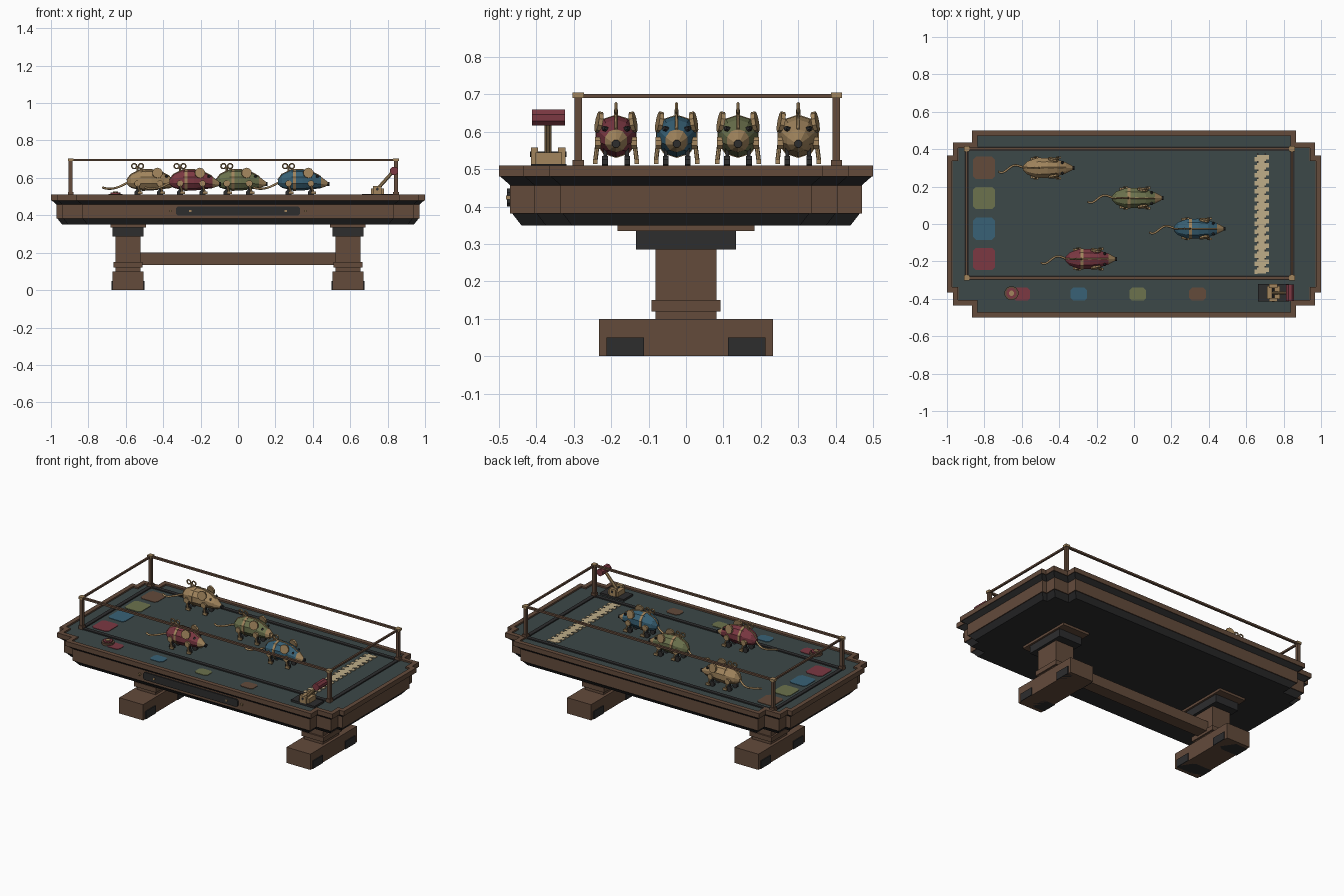
import bpy, bmesh, math
from mathutils import Vector

if "Cube" in bpy.data.objects:
    bpy.data.objects.remove(bpy.data.objects["Cube"])


def material(name, *rgb):
    m = bpy.data.materials.new(name)
    m.use_nodes = True
    m.diffuse_color = (*rgb, 1)
    m.node_tree.nodes["Principled BSDF"].inputs["Base Color"].default_value = (*rgb, 1)
    return m


WOOD = material("brown wood", 0.125, 0.07, 0.044)
DARK = material("charcoal", 0.026, 0.026, 0.027)
FELT = material("dark teal felt", 0.045, 0.065, 0.065)
BRASS = material("brass", 0.36, 0.235, 0.11)
CREAM = material("cream", 0.52, 0.42, 0.25)
RED = material("dull red", 0.2, 0.04, 0.055)
BLUE = material("dull blue", 0.04, 0.12, 0.18)
GREEN = material("olive green", 0.15, 0.17, 0.075)


def loft(name, rings, *mats):
    """Join matching rings of points with quads and cap both ends."""
    bm = bmesh.new()
    rows = [[bm.verts.new(p) for p in ring] for ring in rings]
    n = len(rows[0])
    for a, b in zip(rows, rows[1:]):
        for i in range(n):
            j = (i + 1) % n
            bm.faces.new((a[i], a[j], b[j], b[i]))
    bm.faces.new(rows[0][::-1])
    bm.faces.new(rows[-1])
    bmesh.ops.recalc_face_normals(bm, faces=bm.faces)
    mesh = bpy.data.meshes.new(name)
    bm.to_mesh(mesh)
    bm.free()
    for m in mats:
        mesh.materials.append(m)
    obj = bpy.data.objects.new(name, mesh)
    bpy.context.collection.objects.link(obj)
    return obj


def prism(name, outline, z0, z1, mat, top=None):
    return loft(name, [[(x, y, z0) for x, y in outline],
                       [(x, y, z1) for x, y in top or outline]], mat)


def box(name, x, y, z0, w, d, h, mat):
    pts = [(x + sx * w / 2, y + sy * d / 2) for sx, sy in ((-1, -1), (1, -1), (1, 1), (-1, 1))]
    return prism(name, pts, z0, z0 + h, mat)


def rod(name, a, b, r, mat, sides=8):
    a, b = Vector(a), Vector(b)
    q = (b - a).to_track_quat("Z", "Y")
    ring = [q @ Vector((r * math.cos(t), r * math.sin(t), 0))
            for t in (2 * math.pi * (i + 0.5) / sides for i in range(sides))]
    return loft(name, [[p + c for p in ring] for c in (a, b)], mat)


def tube(name, points, r, mat):
    curve = bpy.data.curves.new(name, "CURVE")
    curve.dimensions = "3D"
    curve.bevel_depth = r
    curve.bevel_resolution = 1
    curve.use_fill_caps = True
    s = curve.splines.new("POLY")
    s.points.add(len(points) - 1)
    for p, co in zip(s.points, points):
        p.co = (*co, 1)
    curve.materials.append(mat)
    obj = bpy.data.objects.new(name, curve)
    bpy.context.collection.objects.link(obj)


def pad(name, x, y, w, d, z0, h, mat, cut=0.015):
    q = [(w / 2, d / 2 - cut), (w / 2 - cut, d / 2)]
    pts = q + [(-a, b) for a, b in q[::-1]] + [(-a, -b) for a, b in q] + [(a, -b) for a, b in q[::-1]]
    return prism(name, [(x + a, y + b) for a, b in pts], z0, z0 + h, mat)


# Table top: stepped-corner outline, inset by d
def outline(d):
    q = [(1.0, 0.365), (0.968, 0.365), (0.968, 0.435), (0.865, 0.435), (0.865, 0.5)]
    q = [(x - d, y - d) for x, y in q]
    return (q + [(-x, y) for x, y in q[::-1]] + [(-x, -y) for x, y in q]
            + [(x, -y) for x, y in q[::-1]])


FLOOR = 0.501
prism("table_underside", outline(0.06), 0.35, 0.382, DARK, outline(0.035))
prism("table_apron", outline(0.03), 0.382, 0.457, WOOD)
prism("table_moulding", outline(0.03), 0.457, 0.48, DARK, outline(0.004))
loft("table_rim", [[(x, y, z) for x, y in outline(d)] for d, z in
                   ((0.03, 0.48), (0, 0.48), (0, 0.51), (0.028, 0.51), (0.028, 0.495))], WOOD)
prism("felt_surface", outline(0.029), 0.482, FLOOR, FELT)

# Front plaque with brass studs
plaque = pad("front_plaque", 0, 0, 0.665, 0.048, 0, 0.009, DARK, 0.01)
plaque.rotation_euler = (math.pi / 2, 0, 0)
plaque.location = (0, -0.469, 0.424)
for x in (-0.36, -0.255, 0.255, 0.36):
    rod("plaque_stud", (x, -0.468, 0.424), (x, -0.481, 0.424), 0.008, BRASS, 4)

# Two pedestals and the stretcher
for s in (-1, 1):
    x = s * 0.588
    box("pedestal_foot", x, 0, 0, 0.168, 0.466, 0.1, WOOD)
    for y in (-0.162, 0.162):
        box("foot_pad", x, y, 0, 0.178, 0.1, 0.05, DARK)
    box("pedestal_column", x, 0, 0.1, 0.132, 0.164, 0.19, WOOD)
    box("pedestal_collar", x, 0, 0.12, 0.154, 0.184, 0.03, WOOD)
    box("pedestal_cap", x, 0, 0.286, 0.166, 0.266, 0.05, DARK)
    box("pedestal_plate", x, 0, 0.335, 0.19, 0.365, 0.016, WOOD)
box("stretcher", 0, 0, 0.135, 1.06, 0.08, 0.065, WOOD)

# Track fence
X0, X1, Y0, Y1 = -0.895, 0.845, -0.288, 0.402
for x in (X0, X1):
    box("fence_rail_side", x, (Y0 + Y1) / 2, 0.69, 0.012, Y1 - Y0, 0.011, WOOD)
    box("track_border_side", x, (Y0 + Y1) / 2, 0.5, 0.024, Y1 - Y0, 0.008, DARK)
    for y in (Y0, Y1):
        box("fence_post", x, y, 0.5, 0.02, 0.02, 0.19, WOOD)
        box("post_base", x, y, 0.5, 0.03, 0.03, 0.024, WOOD)
        box("post_cap", x, y, 0.69, 0.03, 0.03, 0.015, BRASS)
for y in (Y0, Y1):
    box("fence_rail_long", (X0 + X1) / 2, y, 0.69, X1 - X0, 0.015, 0.012, WOOD)
    box("track_border_long", (X0 + X1) / 2, y, 0.5, X1 - X0, 0.024, 0.008, DARK)

# Finish line with notched edges
box("finish_line", 0.682, 0.052, 0.5, 0.05, 0.635, 0.005, CREAM)
for i in range(15):
    y = -0.25 + i * 0.043
    for s in (-1, 1):
        box("finish_notch", 0.682 + s * 0.031, y + s * 0.006, 0.5, 0.016, 0.024, 0.005, CREAM)
        box("finish_check", 0.682 + s * 0.02, y + 0.022, 0.504, 0.009, 0.009, 0.002, DARK)

# Start pads and betting pads
LANES = [(-0.187, RED, -0.095, -0.6), (-0.025, BLUE, 0.485, -0.295),
         (0.139, GREEN, 0.155, 0.02), (0.3, BRASS, -0.322, 0.34)]
for y, mat, nose, bet_x in LANES:
    colour = WOOD if mat is BRASS else mat
    pad("start_pad", -0.802, y, 0.115, 0.12, 0.5, 0.004, colour)
    pad("betting_pad", bet_x, -0.375, 0.09, 0.07, 0.5, 0.004, colour)

# Button on the front edge
rod("button_ring", (-0.655, -0.37, 0.5), (-0.655, -0.37, 0.515), 0.038, WOOD, 12)
rod("button_cap", (-0.655, -0.37, 0.515), (-0.655, -0.37, 0.522), 0.028, RED, 12)
rod("button_hub", (-0.655, -0.37, 0.522), (-0.655, -0.37, 0.526), 0.015, BRASS, 8)

# Starting lever
box("lever_base", 0.745, -0.367, 0.5, 0.165, 0.094, 0.014, DARK)
box("lever_block", 0.745, -0.367, 0.514, 0.07, 0.07, 0.03, BRASS)
for y in (-0.405, -0.332):
    box("lever_bracket", 0.745, y, 0.514, 0.045, 0.02, 0.044, BRASS)
rod("lever_axle", (0.745, -0.417, 0.54), (0.745, -0.32, 0.54), 0.008, DARK)
rod("lever_arm", (0.745, -0.369, 0.54), (0.83, -0.369, 0.635), 0.01, BRASS)
rod("lever_grip", (0.835, -0.412, 0.638), (0.835, -0.324, 0.638), 0.023, RED)

# Clockwork mice: body stations are offset from nose, radius, centre height
BODY = [(-0.272, 0.012, 0.577), (-0.25, 0.036, 0.583), (-0.2, 0.055, 0.588), (-0.14, 0.056, 0.588),
        (-0.09, 0.047, 0.586), (-0.042, 0.031, 0.576), (-0.003, 0.009, 0.568)]


def ring_x(x, y, z, r, n=10):
    return [(x, y + r * math.sin(t), z + r * math.cos(t))
            for t in (2 * math.pi * i / n for i in range(n))]


def mouse(nose, y, mat):
    body = loft("mouse_body", [ring_x(nose + a, y, z, r) for a, r, z in BODY], mat, BRASS)
    for f in body.data.polygons:
        f.material_index = int(f.center.x > nose - 0.04)
    rod("mouse_nose", (nose - 0.008, y, 0.568), (nose + 0.004, y, 0.568), 0.011, DARK)
    loft("mouse_band", [ring_x(nose + a, y, 0.588, 0.058) for a in (-0.19, -0.175)], BRASS)
    tube("mouse_back_seam", [(nose + a, y, z + r) for a, r, z in BODY[:-1]], 0.004, BRASS)
    tail = []
    for i in range(15):
        t = i / 14
        tail.append((nose - 0.265 - 0.138 * t, y + 0.02 * math.sin(t * 5.5) * (0.4 + t),
                     0.577 - 0.035 * math.sin(t * 2.2)))
    tube("mouse_tail", tail, 0.006, BRASS)
    # Wind-up key
    kx = nose - 0.215
    rod("key_shank", (kx, y, 0.63), (kx, y, 0.66), 0.006, BRASS)
    for s in (-1, 1):
        bpy.ops.mesh.primitive_torus_add(
            location=(kx + s * 0.018, y, 0.663), rotation=(math.pi / 2, 0, 0),
            major_radius=0.013, minor_radius=0.0045, major_segments=10, minor_segments=5)
        ring = bpy.context.object
        ring.name = "key_ring"
        ring.data.materials.append(BRASS)
        # Ears and eyes
        rod("mouse_ear", (nose - 0.11, y + s * 0.04, 0.625), (nose - 0.108, y + s * 0.051, 0.627),
            0.028, BRASS, 10)
        rod("mouse_eye", (nose - 0.065, y + s * 0.022, 0.605), (nose - 0.058, y + s * 0.034, 0.61),
            0.007, DARK)
        # Legs, feet and wheels
        for a in (-0.215, -0.095):
            rod("mouse_hip", (nose + a, y + s * 0.04, 0.57), (nose + a, y + s * 0.056, 0.57),
                0.018, BRASS)
            rod("mouse_leg", (nose + a, y + s * 0.05, 0.565), (nose + a + 0.012, y + s * 0.055, 0.525),
                0.006, BRASS)
            box("mouse_paw", nose + a + 0.014, y + s * 0.055, 0.514, 0.026, 0.012, 0.013, BRASS)
            rod("mouse_wheel", (nose + a, y + s * 0.022, 0.519), (nose + a, y + s * 0.037, 0.519),
                0.018, DARK)
            box("wheel_strut", nose + a, y + s * 0.029, 0.519, 0.012, 0.01, 0.04, DARK)


for y, mat, nose, bet_x in LANES:
    mouse(nose, y, mat)
